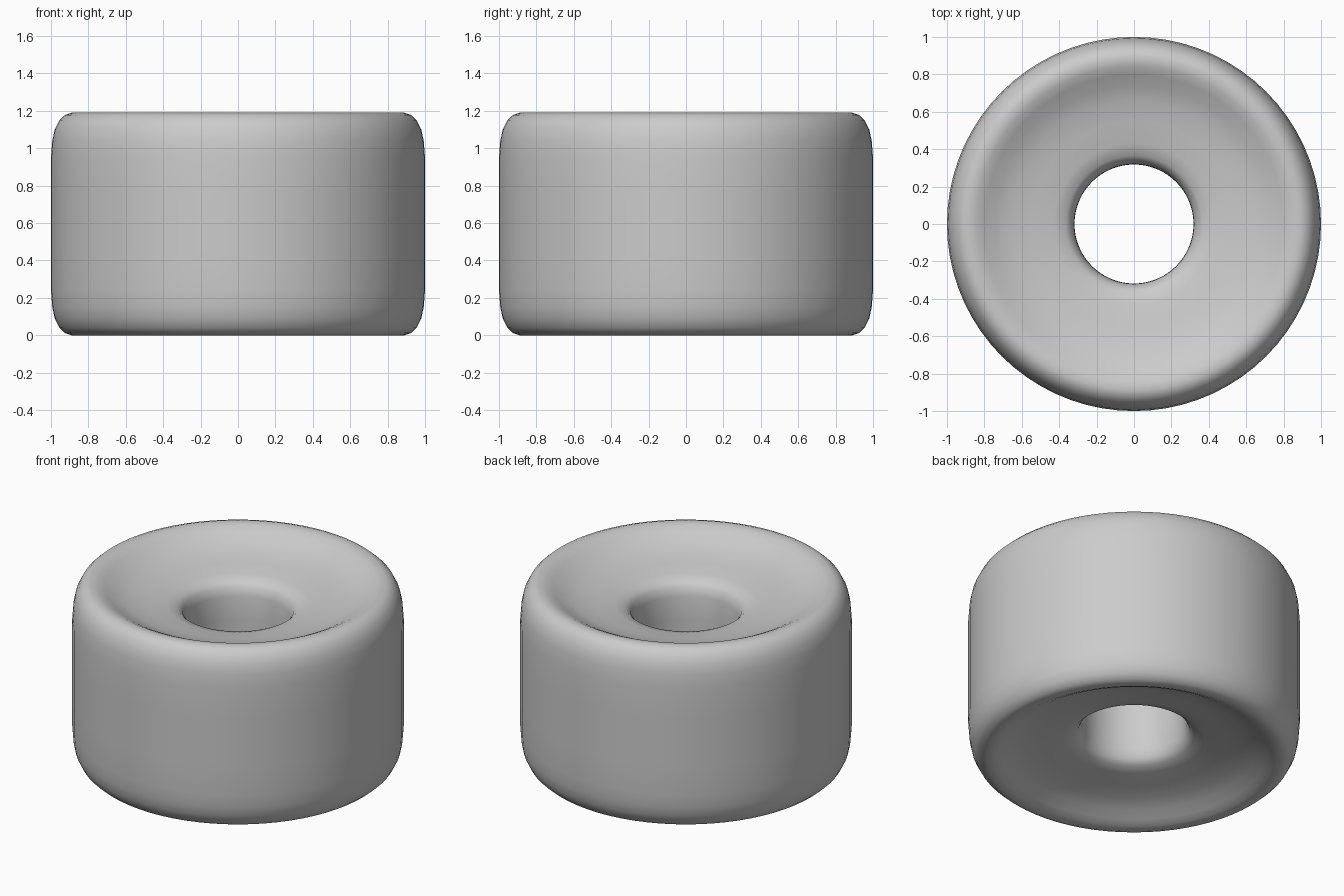
import bpy, bmesh, math

if "Cube" in bpy.data.objects:
    bpy.data.objects.remove(bpy.data.objects["Cube"])

HEIGHT = 1.19
SEGMENTS = 72

# Upper half of the cross-section (radius, height), from bore to outer wall
upper = [(0.318, 0.80), (0.32, 0.95), (0.335, 1.005), (0.365, 1.035),
         (0.43, 1.052), (0.55, 1.072), (0.66, 1.095), (0.74, 1.125),
         (0.80, 1.160), (0.845, 1.182), (0.89, 1.19), (0.925, 1.178),
         (0.955, 1.15), (0.98, 1.10), (0.993, 1.04), (1.0, 0.95), (1.0, 0.75)]
# Mirrored lower half closes the profile
profile = upper + [(r, HEIGHT - z) for r, z in reversed(upper)]

# Lathe the closed profile around z
bm = bmesh.new()
rings = []
for i in range(SEGMENTS):
    a = 2 * math.pi * i / SEGMENTS
    rings.append([bm.verts.new((r * math.cos(a), r * math.sin(a), z)) for r, z in profile])
n = len(profile)
for i in range(SEGMENTS):
    here, there = rings[i], rings[(i + 1) % SEGMENTS]
    for j in range(n):
        k = (j + 1) % n
        bm.faces.new((here[j], there[j], there[k], here[k]))
bmesh.ops.recalc_face_normals(bm, faces=bm.faces)

mesh = bpy.data.meshes.new("dished_wheel")
bm.to_mesh(mesh)
bm.free()
wheel = bpy.data.objects.new("dished_wheel", mesh)
bpy.context.collection.objects.link(wheel)

# Smooth shading
bpy.context.view_layer.objects.active = wheel
wheel.select_set(True)
bpy.ops.object.shade_smooth_by_angle(angle=math.radians(40))
